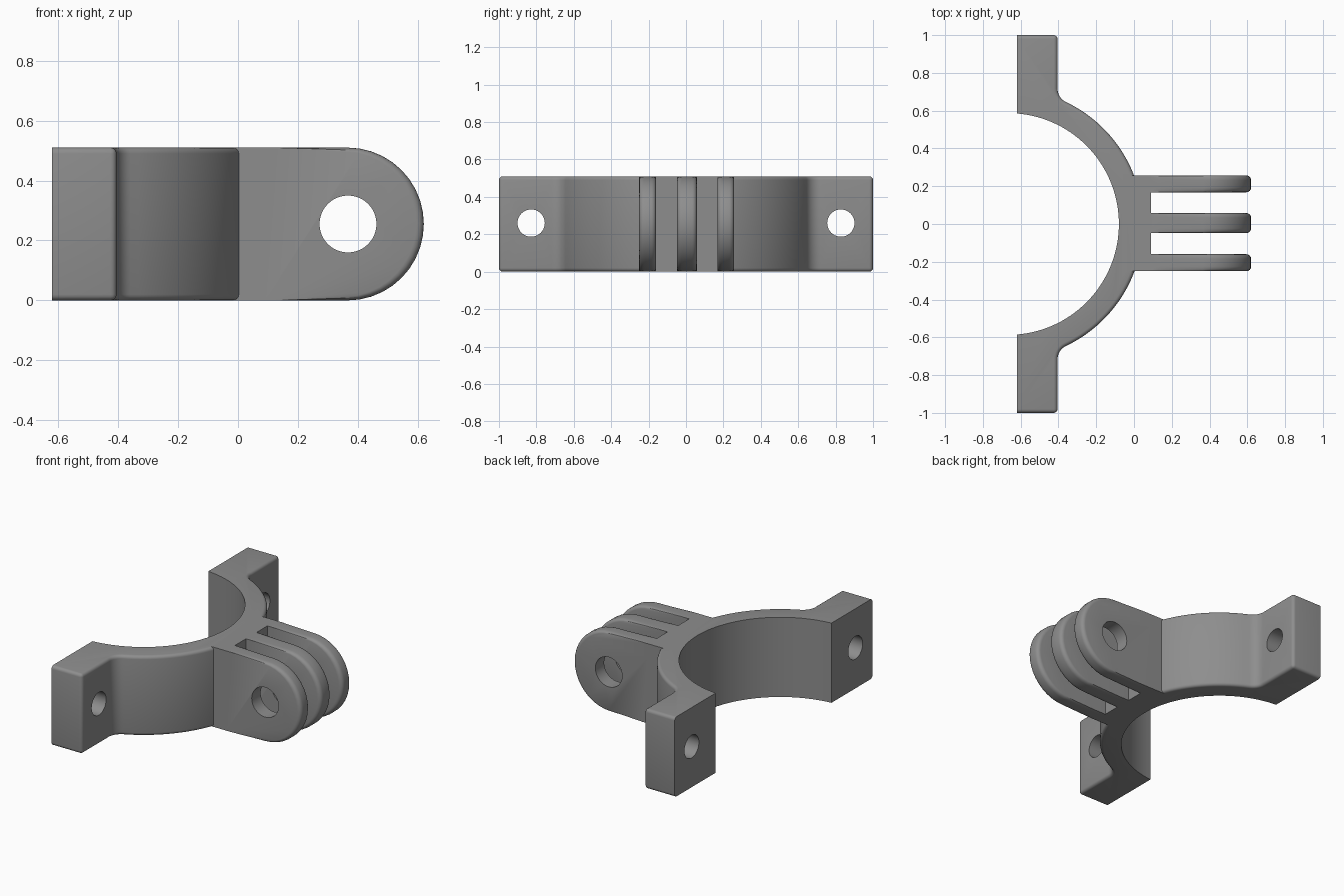
import bpy, bmesh, math
from mathutils import Vector

if "Cube" in bpy.data.objects:
    bpy.data.objects.remove(bpy.data.objects["Cube"])

H = 0.51                       # overall height
BACK, FACE = -0.62, -0.405     # back and front planes of the bolt flanges
CX, R_IN, R_OUT = -0.667, 0.587, 0.715   # arch centre and radii
FILLET = 0.08
TIP_X, TIP_R = 0.365, H / 2    # rounded prong end

grey = bpy.data.materials.new("mid_grey")
grey.diffuse_color = (0.27, 0.27, 0.27, 1)
grey.use_nodes = True
grey.node_tree.nodes["Principled BSDF"].inputs["Base Color"].default_value = grey.diffuse_color


def to_object(bm, name):
    bmesh.ops.recalc_face_normals(bm, faces=bm.faces)
    mesh = bpy.data.meshes.new(name)
    bm.to_mesh(mesh)
    bm.free()
    mesh.materials.append(grey)
    ob = bpy.data.objects.new(name, mesh)
    bpy.context.collection.objects.link(ob)
    return ob


def arc(cx, cy, r, a0, a1, n):
    return [(cx + r * math.cos(a0 + (a1 - a0) * i / n),
             cy + r * math.sin(a0 + (a1 - a0) * i / n)) for i in range(n + 1)]


def combine(target, other, operation):
    mod = target.modifiers.new(operation, 'BOOLEAN')
    mod.operation, mod.solver, mod.object = operation, 'EXACT', other
    bpy.context.view_layer.objects.active = target
    bpy.ops.object.modifier_apply(modifier=mod.name)
    bpy.data.objects.remove(other)


def box(name, x0, x1, y0, y1):
    bm = bmesh.new()
    bmesh.ops.create_cube(bm, size=1)
    for v in bm.verts:
        v.co = ((x0 + x1) / 2 + v.co.x * (x1 - x0),
                (y0 + y1) / 2 + v.co.y * (y1 - y0), H / 2 + v.co.z * H)
    return to_object(bm, name)


def drill(target, centre, radius, depth, rotation):
    bpy.ops.mesh.primitive_cylinder_add(vertices=40, radius=radius, depth=depth,
                                        location=centre, rotation=rotation)
    cutter = bpy.context.object
    cutter.hide_render = True
    cutter.data.materials.append(grey)
    combine(target, cutter, 'DIFFERENCE')


# Half arch with bolt flanges: top profile, mirrored across y = 0
fx = FACE + FILLET
fy = math.sqrt((R_OUT + FILLET) ** 2 - (fx - CX) ** 2)
join = math.atan2(fy, fx - CX)
upper = arc(CX, 0, R_OUT, 0, join, 26)
upper += arc(fx, fy, FILLET, join - math.pi, -math.pi, 8)[1:]
upper += [(FACE, 1.0), (BACK, 1.0)]
outer = [(x, -y) for x, y in reversed(upper[1:])] + upper
a_in = math.acos((BACK - CX) / R_IN)
profile = outer + arc(CX, 0, R_IN, a_in, -a_in, 64)

bm = bmesh.new()
base = bm.faces.new([bm.verts.new((x, y, 0)) for x, y in profile])
ext = bmesh.ops.extrude_face_region(bm, geom=[base])
bmesh.ops.translate(bm, vec=(0, 0, H),
                    verts=[g for g in ext['geom'] if isinstance(g, bmesh.types.BMVert)])
bmesh.ops.recalc_face_normals(bm, faces=bm.faces)


def is_rounded(edge):
    a, b = (v.co for v in edge.verts)
    if abs(a.z - b.z) > 0.1:               # upright flange corners
        return a.x > BACK + 0.1 and abs(a.y) > 0.99
    mid = (a + b) / 2
    outside = Vector((mid.x - CX, mid.y)).length > (R_IN + R_OUT) / 2
    return outside and mid.x > BACK + 0.01


bmesh.ops.bevel(bm, geom=[e for e in bm.edges if is_rounded(e)], offset=0.02,
                offset_type='OFFSET', segments=4, profile=0.5, affect='EDGES')
clamp = to_object(bm, "clamp_mount")

# Bolt holes through both flanges
for y in (-0.828, 0.828):
    drill(clamp, (BACK + 0.1, y, 0.26), 0.073, 0.6, (0, math.pi / 2, 0))

# Hub joining the arch and the prongs
Y0, Y1 = -0.25, 0.257
hub = box("hub", -0.05, 0.09, Y0, Y1)


def prong(y0, y1, start=0.03):
    """Rounded tab whose edge rounding grows toward the tip."""
    tip = arc(TIP_X, H / 2, TIP_R, -math.pi / 2, math.pi / 2, 20)
    outline = [(start, 0), (0.13, 0)] + tip + [(0.13, H), (start, H)]
    size, rings = 0.025, []
    bm = bmesh.new()
    steps = [i / 4 * math.pi / 2 for i in range(5)]
    sections = [(y0 + size * (1 - math.cos(a)), size * (1 - math.sin(a))) for a in steps]
    sections += [(y1 - size * (1 - math.cos(a)), size * (1 - math.sin(a)))
                 for a in reversed(steps)]
    for y, inset in sections:
        ring = []
        for x, z in outline:
            grow = min(1, max(0, (x - 0.13) / 0.45))
            d = Vector((max(0, x - TIP_X), z - H / 2))
            d = d.normalized() * inset * grow
            ring.append(bm.verts.new((x - d.x, y, z - d.y)))
        rings.append(ring)
    n = len(outline)
    for r0, r1 in zip(rings, rings[1:]):
        for i in range(n):
            j = (i + 1) % n
            bm.faces.new((r0[i], r0[j], r1[j], r1[i]))
    bm.faces.new(rings[0])
    bm.faces.new(rings[-1])
    return to_object(bm, "prong")


# Three hinge prongs with a shared pin hole
for y0, y1 in ((Y0, -0.16), (-0.048, 0.058), (0.168, Y1)):
    combine(hub, prong(y0, y1), 'UNION')
drill(hub, (0.367, 0, H / 2), 0.095, 1.0, (math.pi / 2, 0, 0))
combine(clamp, hub, 'UNION')

# Single material, smooth curves with crisp edges
clamp.data.materials.clear()
clamp.data.materials.append(grey)
for p in clamp.data.polygons:
    p.material_index = 0
bpy.ops.object.select_all(action='DESELECT')
clamp.select_set(True)
bpy.context.view_layer.objects.active = clamp
bpy.ops.object.shade_smooth_by_angle(angle=math.radians(30))
